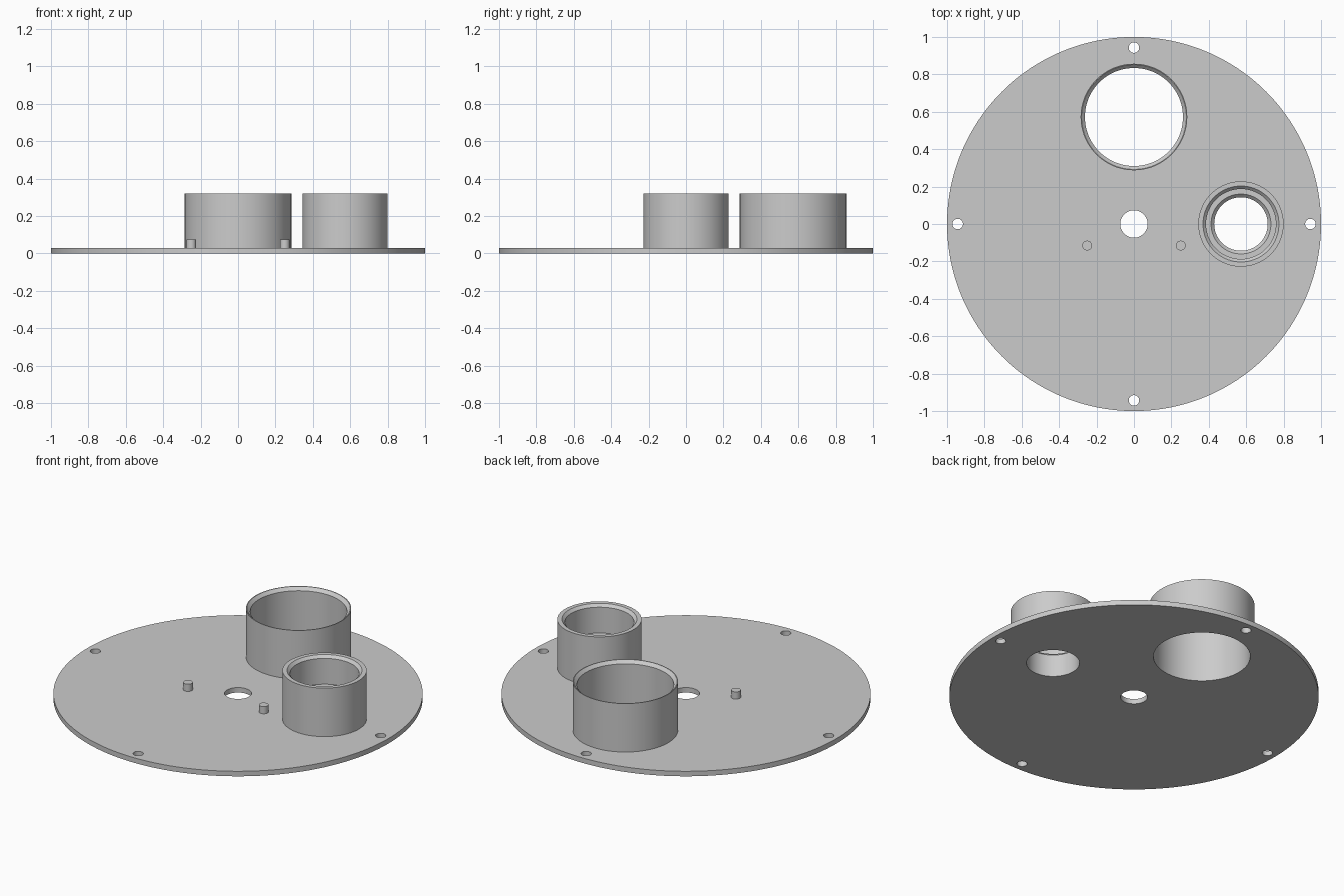
import bpy
import bmesh
from math import cos, sin, tau, radians

if "Cube" in bpy.data.objects:
    bpy.data.objects.remove(bpy.data.objects["Cube"], do_unlink=True)

GREY = (0.6, 0.6, 0.6, 1)
grey = bpy.data.materials.new("plain grey")
grey.use_nodes = True
grey.diffuse_color = GREY
grey.node_tree.nodes["Principled BSDF"].inputs["Base Color"].default_value = GREY

THICK = 0.03     # plate thickness
TOP = 0.32       # socket rim height
SIDES = 96


def finish(obj):
    """Give the part its colour and smooth its round walls."""
    obj.data.materials.append(grey)
    bpy.ops.object.select_all(action='DESELECT')
    obj.select_set(True)
    bpy.context.view_layer.objects.active = obj
    bpy.ops.object.shade_smooth_by_angle(angle=radians(30))


def new_object(name, bm, location):
    bmesh.ops.recalc_face_normals(bm, faces=bm.faces)
    mesh = bpy.data.meshes.new(name)
    bm.to_mesh(mesh)
    bm.free()
    obj = bpy.data.objects.new(name, mesh)
    obj.location = location
    bpy.context.collection.objects.link(obj)
    return obj


def cylinder(name, x, y, radius, z0, z1, sides=SIDES):
    bm = bmesh.new()
    bmesh.ops.create_cone(bm, cap_ends=True, segments=sides, radius1=radius,
                          radius2=radius, depth=z1 - z0)
    return new_object(name, bm, (x, y, (z0 + z1) / 2))


def ring(name, x, y, profile):
    """Turn a closed (radius, height) profile around a vertical axis."""
    bm = bmesh.new()
    loops = []
    for i in range(SIDES):
        a = tau * i / SIDES
        loops.append([bm.verts.new((r * cos(a), r * sin(a), z)) for r, z in profile])
    for i in range(SIDES):
        here, there = loops[i - 1], loops[i]
        for j in range(len(profile)):
            bm.faces.new((here[j - 1], there[j - 1], there[j], here[j]))
    return new_object(name, bm, (x, y, 0))


# Round base plate with its through holes
WIDE = (0, 0.572)
NARROW = (0.572, 0)
WIDE_BORE, NARROW_BORE = 0.262, 0.143
RIM = 0.943
holes = [(0, 0, 0.073), (*WIDE, WIDE_BORE), (*NARROW, NARROW_BORE)]
holes += [(x, y, 0.028) for x, y in ((RIM, 0), (-RIM, 0), (0, RIM), (0, -RIM))]

plate = cylinder("base_plate", 0, 0, 1, 0, THICK, 192)
bpy.context.view_layer.objects.active = plate
for x, y, radius in holes:
    cutter = cylinder("hole_cutter", x, y, radius, -0.1, 0.1)
    cutter.hide_render = True
    cut = plate.modifiers.new("hole", 'BOOLEAN')
    cut.operation = 'DIFFERENCE'
    cut.solver = 'EXACT'
    cut.object = cutter
    bpy.ops.object.modifier_apply(modifier=cut.name)
    bpy.data.objects.remove(cutter, do_unlink=True)
finish(plate)

# Wide socket: thin wall with a bevelled mouth
finish(ring("wide_socket", *WIDE, [
    (WIDE_BORE, THICK), (0.285, THICK), (0.285, TOP),
    (0.28, TOP), (WIDE_BORE, TOP - 0.018)]))

# Narrow socket: thick wall, bevelled mouth and an inner ledge
finish(ring("narrow_socket", *NARROW, [
    (NARROW_BORE, THICK), (0.228, THICK), (0.228, TOP), (0.203, TOP),
    (0.187, TOP - 0.016), (0.187, 0.15), (0.16, 0.15), (NARROW_BORE, 0.133)]))

# Pair of locating pins
for side, x in (("left", 0.25), ("right", -0.25)):
    finish(cylinder(side + "_pin", x, -0.115, 0.026, THICK, 0.073, 32))
